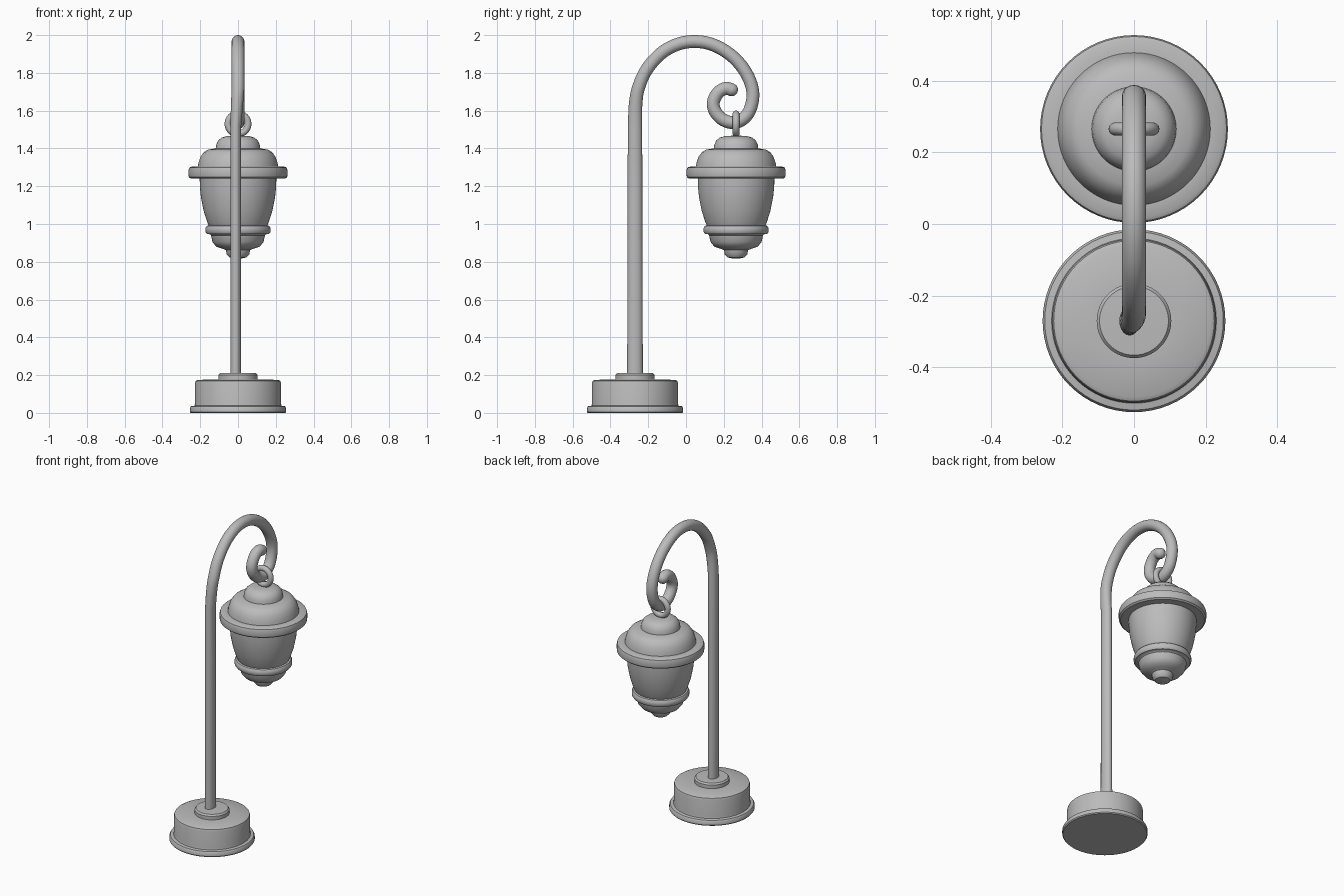
import bpy, bmesh, math
from mathutils import Vector

if "Cube" in bpy.data.objects:
    bpy.data.objects.remove(bpy.data.objects["Cube"])

metal = bpy.data.materials.new("grey_metal")
metal.diffuse_color = (0.5, 0.5, 0.5, 1)
metal.use_nodes = True
metal.node_tree.nodes["Principled BSDF"].inputs["Base Color"].default_value = metal.diffuse_color


def finish(name, bm, angle=35):
    bmesh.ops.recalc_face_normals(bm, faces=bm.faces)
    me = bpy.data.meshes.new(name)
    bm.to_mesh(me)
    bm.free()
    me.materials.append(metal)
    ob = bpy.data.objects.new(name, me)
    bpy.context.collection.objects.link(ob)
    bpy.ops.object.select_all(action='DESELECT')
    bpy.context.view_layer.objects.active = ob
    ob.select_set(True)
    bpy.ops.object.shade_smooth_by_angle(angle=math.radians(angle))
    return ob


def skin(bm, rings):
    """Bridge equal rings of vertices and cap both ends."""
    n = len(rings[0])
    for a, b in zip(rings, rings[1:]):
        for i in range(n):
            j = (i + 1) % n
            bm.faces.new((a[i], a[j], b[j], b[i]))
    bm.faces.new(rings[0])
    bm.faces.new(rings[-1])


def turned(name, y, profile, n=64):
    """Solid of revolution from (radius, height) pairs."""
    bm = bmesh.new()
    rings = [[bm.verts.new((r * math.cos(2 * math.pi * i / n),
                            y + r * math.sin(2 * math.pi * i / n), z))
              for i in range(n)] for r, z in profile]
    skin(bm, rings)
    return finish(name, bm)


def smooth_path(pts, steps=5):
    """Catmull-Rom curve through the points."""
    p = [pts[0]] + pts + [pts[-1]]
    out = []
    for a, b, c, d in zip(p, p[1:], p[2:], p[3:]):
        for s in range(steps):
            t = s / steps
            out.append(0.5 * (2 * b + (c - a) * t + (2 * a - 5 * b + 4 * c - d) * t * t
                              + (3 * b - a - 3 * c + d) * t ** 3))
    return out + [pts[-1]]


BASE_Y, LAMP_Y = -0.27, 0.265

# Base: rimmed drum with a collar
turned("base", BASE_Y, [
    (0.25, 0), (0.255, 0.006), (0.255, 0.025), (0.249, 0.035), (0.23, 0.038),
    (0.228, 0.05), (0.228, 0.155), (0.224, 0.169), (0.212, 0.175), (0.104, 0.177),
    (0.104, 0.2), (0.096, 0.21), (0.04, 0.212)])

# Post flattened sideways, flowing into the round crook and its curl
bm = bmesh.new()
crook = [(-0.268, 1.62), (-0.255, 1.71), (-0.21, 1.815), (-0.13, 1.905), (-0.04, 1.953),
         (0.05, 1.966), (0.14, 1.95), (0.23, 1.9), (0.3, 1.828), (0.345, 1.74),
         (0.353, 1.66), (0.325, 1.58), (0.265, 1.538), (0.2, 1.55), (0.155, 1.595),
         (0.145, 1.645), (0.17, 1.695), (0.21, 1.718), (0.243, 1.71)]
path = [Vector((0, BASE_Y, z)) for z in (0.19, 0.7, 1.2, 1.52)]
path += smooth_path([Vector((0, y, z)) for y, z in crook])
rings = []
for i, c in enumerate(path):
    t = (path[min(i + 1, len(path) - 1)] - path[max(i - 1, 0)]).normalized()
    normal = Vector((0, t.z, -t.y))
    blend = 0 if c.y > -0.24 else max(0, min(1, (1.72 - c.z) / 0.2))
    rx = 0.034 - 0.005 * blend
    rn = 0.034 + blend * (0.004 + 0.004 * max(0, 1.5 - c.z) / 1.5)
    mid = c - Vector((0.012 * blend, 0, 0))
    rings.append([bm.verts.new(mid + Vector((rx * math.cos(a), 0, 0)) + normal * rn * math.sin(a))
                  for a in (2 * math.pi * k / 20 for k in range(20))])
# Rounded tip
for d, s in ((0.015, 0.9), (0.026, 0.6), (0.031, 0.25)):
    rings.append([bm.verts.new(path[-1] + t * d + (v.co - path[-1]) * s)
                  for v in rings[len(path) - 1]])
skin(bm, rings)
finish("post_and_crook", bm, 50)

# Hanging ring, facing the front
bpy.ops.mesh.primitive_torus_add(major_radius=0.053, minor_radius=0.018, major_segments=40,
                                 minor_segments=14, location=(0, LAMP_Y, 1.53),
                                 rotation=(math.pi / 2, 0, 0))
ring = bpy.context.object
ring.name = "hanging_ring"
ring.data.materials.append(metal)
bpy.ops.object.shade_smooth()

# Lantern globe with bottom bowl and finial
turned("lantern_globe", LAMP_Y, [
    (0.02, 0.818), (0.045, 0.823), (0.06, 0.84), (0.064, 0.862), (0.085, 0.87),
    (0.115, 0.88), (0.135, 0.905), (0.143, 0.94), (0.15, 0.946), (0.165, 0.948),
    (0.172, 0.958), (0.172, 0.978), (0.165, 0.99), (0.155, 0.993), (0.163, 1.01),
    (0.182, 1.07), (0.196, 1.14), (0.202, 1.2), (0.203, 1.25)])

# Lantern lid: wide rim, dome and cap
turned("lantern_lid", LAMP_Y, [
    (0.19, 1.24), (0.25, 1.24), (0.26, 1.248), (0.262, 1.26), (0.262, 1.285),
    (0.258, 1.298), (0.248, 1.303), (0.213, 1.304), (0.209, 1.325), (0.199, 1.355),
    (0.181, 1.38), (0.158, 1.394), (0.118, 1.4), (0.115, 1.42), (0.104, 1.443),
    (0.085, 1.458), (0.055, 1.466), (0.01, 1.468)])
